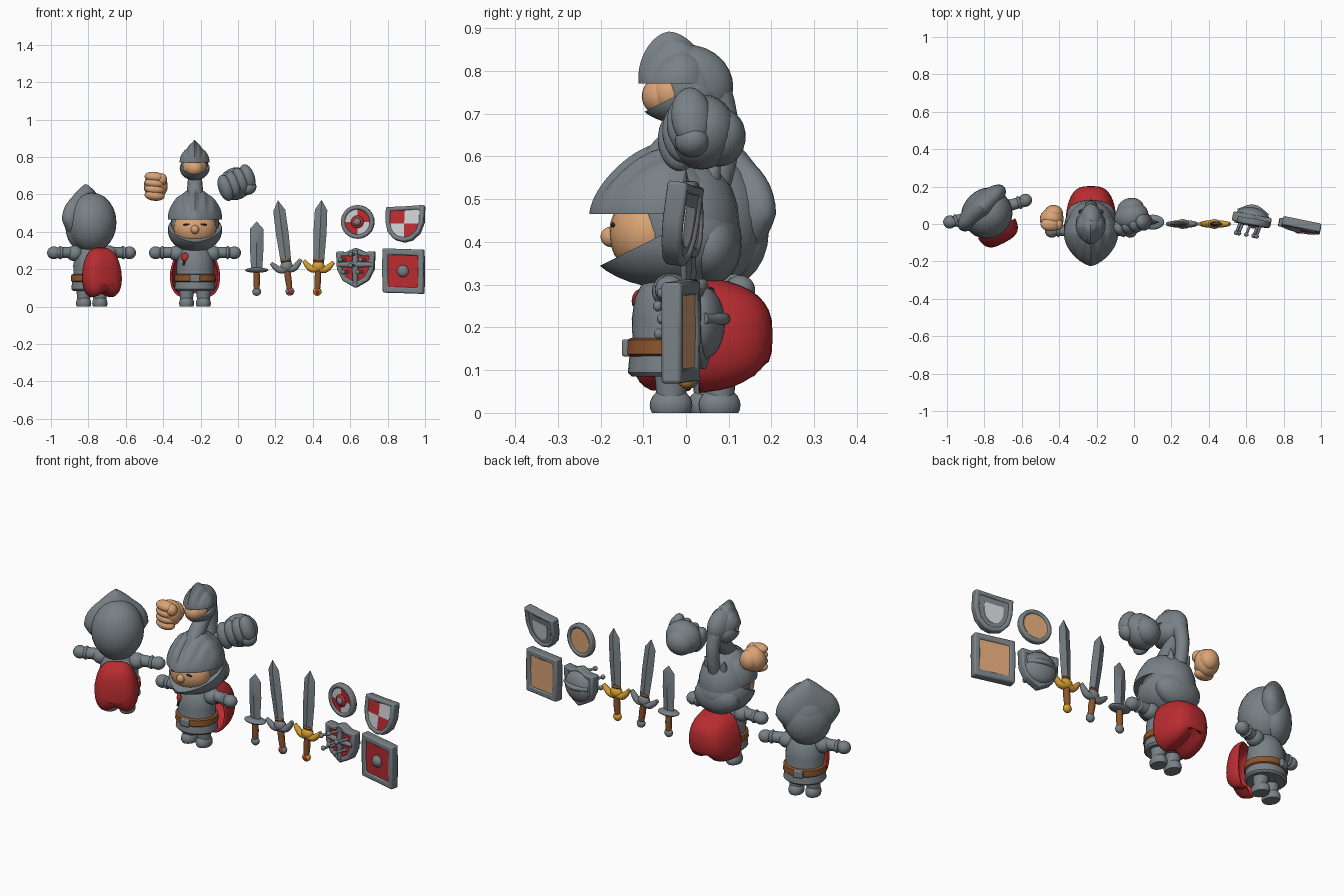
import bpy, bmesh
from math import sin, cos, pi, radians, copysign
from mathutils import Matrix, Vector, Euler

cube = bpy.data.objects.get("Cube")
if cube:
    bpy.data.objects.remove(cube, do_unlink=True)

# Materials
def material(name, *rgb):
    m = bpy.data.materials.new(name)
    m.use_nodes = True
    m.diffuse_color = (*rgb, 1)
    m.node_tree.nodes["Principled BSDF"].inputs["Base Color"].default_value = (*rgb, 1)
    return m

STEEL = material("steel grey", 0.19, 0.22, 0.24)
RED = material("cloth red", 0.48, 0.025, 0.03)
SKIN = material("skin tan", 0.7, 0.37, 0.18)
LEATHER = material("leather brown", 0.26, 0.09, 0.025)
GOLD = material("gold", 0.68, 0.34, 0.03)
WHITE = material("pale white", 0.6, 0.62, 0.64)
DARK = material("dark line", 0.03, 0.02, 0.02)

FRAME = Matrix()

def frame(loc=(0, 0, 0), rz=0, ry=0, rx=0, scale=1):
    global FRAME
    rot = Euler((radians(rx), radians(ry), radians(rz))).to_matrix().to_4x4()
    FRAME = Matrix.Translation(loc) @ rot @ Matrix.Scale(scale, 4)

# Helpers
def finish(name, bm, *mats, bevel=0):
    bmesh.ops.recalc_face_normals(bm, faces=bm.faces[:])
    me = bpy.data.meshes.new(name)
    bm.to_mesh(me)
    bm.free()
    for m in mats:
        me.materials.append(m)
    ob = bpy.data.objects.new(name, me)
    bpy.context.collection.objects.link(ob)
    ob.matrix_world = FRAME
    bpy.ops.object.select_all(action='DESELECT')
    ob.select_set(True)
    bpy.context.view_layer.objects.active = ob
    bpy.ops.object.shade_smooth_by_angle(angle=radians(40))
    if bevel:
        mod = ob.modifiers.new("soft edge", 'BEVEL')
        mod.width, mod.segments = bevel, 2
    return ob

def blob(name, loc, rad, mat, rot=(0, 0, 0), cuts=(), warp=None, seg=24, fill=True):
    bm = bmesh.new()
    bmesh.ops.create_uvsphere(bm, u_segments=seg, v_segments=seg // 2, radius=1)
    turn = Euler([radians(a) for a in rot]).to_matrix()
    for v in bm.verts:
        v.co = Vector([c * r for c, r in zip(v.co, rad)])
        if warp:
            warp(v.co)
        v.co = turn @ v.co + Vector(loc)
    for point, normal in cuts:
        res = bmesh.ops.bisect_plane(bm, geom=bm.verts[:] + bm.edges[:] + bm.faces[:],
                                     plane_co=point, plane_no=normal, clear_outer=True)
        if fill:
            edges = [e for e in res['geom_cut'] if isinstance(e, bmesh.types.BMEdge)]
            bmesh.ops.holes_fill(bm, edges=edges)
    return finish(name, bm, mat)

def lathe(name, prof, mat, loc=(0, 0, 0), squash=1, seg=24, rot=(0, 0, 0)):
    bm = bmesh.new()
    rows = [[bm.verts.new((r * cos(2 * pi * i / seg), squash * r * sin(2 * pi * i / seg), z))
             for i in range(seg)] for r, z in prof]
    for a, b in zip(rows, rows[1:]):
        for i in range(seg):
            j = (i + 1) % seg
            bm.faces.new((a[i], a[j], b[j], b[i]))
    bm.faces.new(rows[0])
    bm.faces.new(rows[-1])
    turn = Euler([radians(a) for a in rot]).to_matrix().to_4x4()
    bm.transform(Matrix.Translation(loc) @ turn)
    return finish(name, bm, mat)

def tube(name, pts, radii, mat):
    cu = bpy.data.curves.new(name, 'CURVE')
    cu.dimensions, cu.bevel_depth, cu.bevel_resolution = '3D', 1, 3
    cu.use_fill_caps, cu.resolution_u = True, 6
    sp = cu.splines.new('BEZIER')
    sp.bezier_points.add(len(pts) - 1)
    for bp, p, r in zip(sp.bezier_points, pts, radii):
        bp.co, bp.radius = p, r
        bp.handle_left_type = bp.handle_right_type = 'AUTO'
    cu.materials.append(mat)
    ob = bpy.data.objects.new(name, cu)
    bpy.context.collection.objects.link(ob)
    ob.matrix_world = FRAME

def plate(name, pts, y, depth, mats, quarter=False, bevel=0):
    bm = bmesh.new()
    face = bm.faces.new([bm.verts.new((x, y, z)) for x, z in pts])
    ext = bmesh.ops.extrude_face_region(bm, geom=[face])
    bmesh.ops.translate(bm, vec=(0, depth, 0), verts=[g for g in ext['geom'] if isinstance(g, bmesh.types.BMVert)])
    if quarter:
        for no in ((1, 0, 0), (0, 0, 1)):
            bmesh.ops.bisect_plane(bm, geom=bm.verts[:] + bm.edges[:] + bm.faces[:],
                                   plane_co=(0, 0, 0), plane_no=no)
        for f in bm.faces:
            c = f.calc_center_median()
            f.material_index = int(c.x * c.z > 0)
    return finish(name, bm, *mats, bevel=bevel)

def rim(name, pts, inner, d):
    bm = bmesh.new()
    loops = [[bm.verts.new((x * s, y, z * s)) for x, z in pts]
             for s, y in ((1, -d), (1, d), (inner, d), (inner, -d))]
    for k in range(4):
        a, b = loops[k], loops[(k + 1) % 4]
        for i in range(len(pts)):
            j = (i + 1) % len(pts)
            bm.faces.new((a[i], a[j], b[j], b[i]))
    finish(name, bm, STEEL, bevel=0.008)

# Open helmet with ridged visor, pointed jaw guard and face
def helmet(tag, peak):
    def visor(v):
        f = max(0, -v.y / 0.14)
        mid = 1 - min(1, abs(v.x) / 0.145)
        top = max(0, v.z / 0.15)
        v.y -= 0.03 * f * mid * (1.2 - top)
        v.x *= 1 - 0.15 * top * f
        tip = peak * max(0, 1 - abs(v.x) / 0.08) * top
        v.z = v.z * (1 - 0.25 * f) * (1 + 0.09 * cos(v.x * 130) * (0.2 + f)) + tip
        v.y -= 0.8 * tip
    def jaw(v):
        v.y -= 0.055 * max(0, -v.y / 0.15) * (1 - min(1, abs(v.x) / 0.14))
    blob(tag + "_skull", (0, 0.02, 0.155), (0.13, 0.135, 0.165), STEEL)
    blob(tag + "_face", (0, -0.06, 0.13), (0.115, 0.09, 0.1), SKIN)
    blob(tag + "_visor", (0, -0.02, 0.18), (0.145, 0.14, 0.15), STEEL, warp=visor, seg=72,
         cuts=[((0, 0, 0.175), (0, 0, -1))])
    blob(tag + "_jaw_guard", (0, 0.005, 0.12), (0.145, 0.155, 0.12), STEEL, warp=jaw, seg=36,
         cuts=[((0, -0.18, 0.05), (0, -0.5, 1))])

# Knight body, arms, legs and belt
def knight(tag):
    lathe(tag + "_tunic", [(0.1, 0.085), (0.11, 0.095), (0.105, 0.14), (0.098, 0.17), (0.1, 0.22),
                           (0.092, 0.27), (0.07, 0.31), (0.05, 0.33)], STEEL, squash=0.92, seg=32)
    lathe(tag + "_belt", [(0.104, 0.132), (0.112, 0.138), (0.11, 0.17), (0.1, 0.175)], LEATHER, squash=0.94, seg=32)
    rect = [(-0.026, -0.02), (0.026, -0.02), (0.026, 0.02), (-0.026, 0.02)]
    plate(tag + "_buckle", [(x, z + 0.152) for x, z in rect], -0.115, 0.02, [STEEL], bevel=0.005)
    for s in (-1, 1):
        lathe(tag + "_leg", [(0.034, 0.02), (0.036, 0.06), (0.04, 0.1)], STEEL, (s * 0.045, 0, 0))
        blob(tag + "_foot", (s * 0.045, 0, 0.018), (0.04, 0.05, 0.042), STEEL,
             cuts=[((0, 0, 0), (0, 0, -1))])
        blob(tag + "_shoulder", (s * 0.095, 0, 0.285), (0.045, 0.045, 0.042), STEEL)
        tube(tag + "_arm", [(s * 0.09, 0, 0.29), (s * 0.15, 0, 0.29), (s * 0.2, 0, 0.288)],
             (0.032, 0.03, 0.03), STEEL)
        blob(tag + "_cuff", (s * 0.175, 0, 0.289), (0.014, 0.036, 0.036), STEEL)
        blob(tag + "_hand", (s * 0.21, -0.003, 0.288), (0.036, 0.035, 0.034), STEEL)

# Squared cape shell with a notched hem
def cape(tag, width, bulge, flat, flare):
    rad = (width, bulge, 0.138)
    def drape(v):
        for i, power in enumerate((0.65, flat, 0.7)):
            v[i] = copysign(rad[i] * min(1, abs(v[i]) / rad[i]) ** power, v[i])
        v.x *= 1 - 0.2 * max(0, v.z / 0.14)
        v.y -= flare * v.z
        if v.z < -0.07:
            v.z += 0.03 * max(0, 1 - abs(v.x) / 0.06)
    ob = blob(tag + "_cape", (0, 0.05, 0.18), rad, RED, warp=drape, fill=False,
              cuts=[((0, 0.065, 0), (0, -1, 0))], seg=40)
    mod = ob.modifiers.new("thickness", 'SOLIDIFY')
    mod.thickness = 0.012

# Front knight
frame((-0.23, -0.035, 0))
knight("front_knight")
cape("front_knight", 0.135, 0.188, 1, 0)
blob("chest_rosette", (-0.055, -0.079, 0.267), (0.022, 0.007, 0.022), RED, rot=(-12, 0, -30))
tube("rosette_ribbon", [(-0.055, -0.08, 0.25), (-0.062, -0.083, 0.22)], (0.007, 0.005), DARK)
frame((-0.23, -0.03, 0.29))
helmet("front_knight", 0.01)
blob("nose", (0, -0.145, 0.122), (0.022, 0.025, 0.024), SKIN)
for s in (-1, 1):
    blob("closed_eye", (s * 0.045, -0.141, 0.15), (0.02, 0.005, 0.005), DARK, rot=(0, s * 8, 0))
    lathe("helmet_horn", [(0.022, 0), (0.014, 0.03), (0.002, 0.06)], STEEL, (s * 0.045, 0.09, 0.26), rot=(-15, s * 15, 0), seg=10)
blob("neck_guard", (0, 0.085, 0.1), (0.13, 0.075, 0.09), STEEL)

# Arched plume carrying the small helmet
frame()
tube("plume", [(-0.23, 0.075, 0.54), (-0.23, 0.09, 0.61), (-0.23, 0.085, 0.7), (-0.23, 0.05, 0.77),
               (-0.23, 0, 0.8)], (0.033, 0.033, 0.036, 0.045, 0.045), STEEL)
tube("plume_brace", [(-0.23, -0.08, 0.565), (-0.23, -0.02, 0.635), (-0.23, 0.05, 0.7)], (0.045, 0.042, 0.036), STEEL)
blob("small_helmet_crown", (-0.23, 0.012, 0.77), (0.062, 0.1, 0.09), STEEL, rot=(-22, 0, 0))
frame((-0.232, -0.003, 0.675), scale=0.55)
helmet("small_helmet", 0.062)
blob("small_helmet_face_front", (0, -0.095, 0.12), (0.09, 0.088, 0.085), SKIN)

# Rear knight with a closed, peaked hood
frame((-0.782, 0.066, 0), rz=196)
knight("rear_knight")
frame((-0.765, 0.035, 0), rz=208)
cape("rear_knight", 0.113, 0.1, 0.7, 0.1)

def hood(v):
    v.x *= 1 - 0.4 * max(0, -v.z / 0.15)
    v.z += 0.045 * max(0, 1 - abs(v.x) / 0.09) * max(0, v.z / 0.145)

frame((-0.803, 0.075, 0.29), rz=224)
blob("rear_knight_skull", (0, 0.03, 0.16), (0.135, 0.13, 0.16), STEEL)
blob("rear_knight_faceplate", (0, -0.025, 0.135), (0.12, 0.08, 0.13), STEEL)
blob("rear_knight_hood", (0, -0.015, 0.175), (0.165, 0.07, 0.145), STEEL, warp=hood, seg=40)

# Loose fists
def fist(tag, mat):
    blob(tag + "_palm", (0, 0.01, 0), (0.064, 0.058, 0.07), mat)
    blob(tag + "_wrist", (0.01, 0.04, 0), (0.05, 0.045, 0.055), mat)
    for i in range(4):
        blob(tag + "_finger", (-0.006, -0.02, 0.048 - i * 0.033), (0.054, 0.036, 0.028), mat, rot=(0, 6, 0))
    blob(tag + "_thumb", (0.033, -0.02, 0.035), (0.028, 0.03, 0.032), mat)

frame((-0.44, 0.017, 0.645))
fist("bare_fist", SKIN)
frame((-0.01, 0.025, 0.657), ry=65, rz=15, scale=1.35)
fist("gauntlet", STEEL)

# Swords
def sword(tag, length, width, hilt, metal, winged):
    lathe(tag + "_blade", [(width * 0.8, 0), (width, length * 0.5), (width * 0.95, length * 0.85),
                           (0.001, length)], STEEL, squash=0.38, seg=4)
    lathe(tag + "_grip", [(0.014, -hilt), (0.018, -hilt * 0.5), (0.015, 0.01)], LEATHER, seg=12)
    blob(tag + "_pommel", (0, 0, -hilt), (0.024, 0.02, 0.023), metal, seg=12)
    if not winged:
        blob(tag + "_guard", (0, 0, 0), (0.062, 0.04, 0.014), metal)
        return
    blob(tag + "_gem", (0, -0.015, -hilt), (0.012, 0.01, 0.012), RED, seg=12)
    blob(tag + "_guard_core", (0, 0, 0), (0.034, 0.026, 0.03), metal)
    for s in (-1, 1):
        tube(tag + "_guard_wing", [(0, 0, -0.01), (s * 0.035, 0, -0.015), (s * 0.06, 0, 0.004), (s * 0.08, 0, 0.028)],
             (0.022, 0.019, 0.016, 0.01), metal)
    lathe(tag + "_collar", [(0.02, 0.02), (0.027, 0.03), (0.02, 0.04)], LEATHER, squash=0.6)

frame((0.1, 0.01, 0.195))
sword("short_sword", 0.26, 0.037, 0.115, STEEL, False)
frame((0.26, 0, 0.215), ry=-7.5)
sword("long_sword", 0.355, 0.034, 0.135, STEEL, True)
frame((0.43, 0, 0.215), ry=2.7)
sword("gold_sword", 0.355, 0.035, 0.135, GOLD, True)

# Shields
def shield(tag, pts, inner, d, fronts, back, quarter=False):
    rim(tag + "_rim", pts, inner, d)
    inside = [(x * inner * 1.03, z * inner * 1.03) for x, z in pts]
    plate(tag + "_front", inside, -d + 0.007, 0.008, fronts, quarter)
    plate(tag + "_back", inside, d - 0.015, 0.008, [back])

circle = [(0.09 * cos(i * pi / 16), 0.09 * sin(i * pi / 16)) for i in range(32)]
frame((0.64, 0.01, 0.453), rz=-10)
shield("round_shield", circle, 0.74, 0.017, [WHITE, RED], SKIN, True)
blob("round_shield_boss", (0, -0.012, 0), (0.034, 0.012, 0.034), RED)
blob("round_shield_stud", (0, -0.014, 0), (0.022, 0.02, 0.022), STEEL)

frame((0.892, -0.012, 0.443), rz=-12, rx=-8)
kite = [(-0.103, 0.088), (0, 0.092), (0.106, 0.1), (0.106, 0.01), (0.085, -0.05), (0.045, -0.088),
        (0, -0.1), (-0.055, -0.085), (-0.09, -0.045), (-0.103, 0.01)]
shield("quartered_shield", kite, 0.76, 0.024, [RED, WHITE], STEEL, True)
plate("quartered_shield_lining", [(x * 0.5, z * 0.5 - 0.005) for x, z in kite], 0.014, 0.006, [WHITE])

frame((0.885, -0.012, 0.19), rz=-12)
square = [(-0.11, -0.115), (0, -0.118), (0.112, -0.122), (0.114, 0), (0.112, 0.115), (0, 0.118), (-0.112, 0.122), (-0.114, 0)]
shield("square_shield", square, 0.72, 0.024, [RED], SKIN)
blob("square_shield_boss", (0, -0.016, 0), (0.032, 0.024, 0.032), STEEL)

frame((0.63, 0.025, 0.21), rz=-10)
crest = [(-0.105, 0.085), (-0.05, 0.083), (0, 0.105), (0.05, 0.083), (0.105, 0.085), (0.1, -0.01),
         (0.07, -0.07), (0, -0.11), (-0.07, -0.07), (-0.1, -0.01)]
shield("studded_shield", crest, 0.72, 0.025, [RED], STEEL)
blob("studded_shield_shell", (0, 0.015, 0), (0.09, 0.05, 0.085), STEEL, cuts=[((0, 0.01, 0), (0, -1, 0))])
tube("shield_upright_bar", [(0, -0.02, 0.09), (0, -0.02, 0), (0, -0.02, -0.09)], (0.014, 0.018, 0.012), STEEL)
tube("shield_cross_bar", [(-0.09, -0.02, 0.015), (0, -0.02, 0.015), (0.09, -0.02, 0.015)], (0.012, 0.018, 0.012), STEEL)
tube("shield_strap", [(-0.08, 0.03, 0.01), (0, 0.065, 0.01), (0.08, 0.03, 0.01)], (0.014, 0.014, 0.014), STEEL)
for x, z in ((0, 0.07), (-0.055, 0.04), (0.055, 0.04), (-0.04, -0.025), (0.04, -0.025), (0, 0.01)):
    tube("shield_stud", [(x, -0.01, z), (x - 0.015, -0.085, z)], (0.008, 0.007), STEEL)
    blob("shield_stud_tip", (x - 0.015, -0.085, z), (0.013, 0.012, 0.013), STEEL, seg=12)
